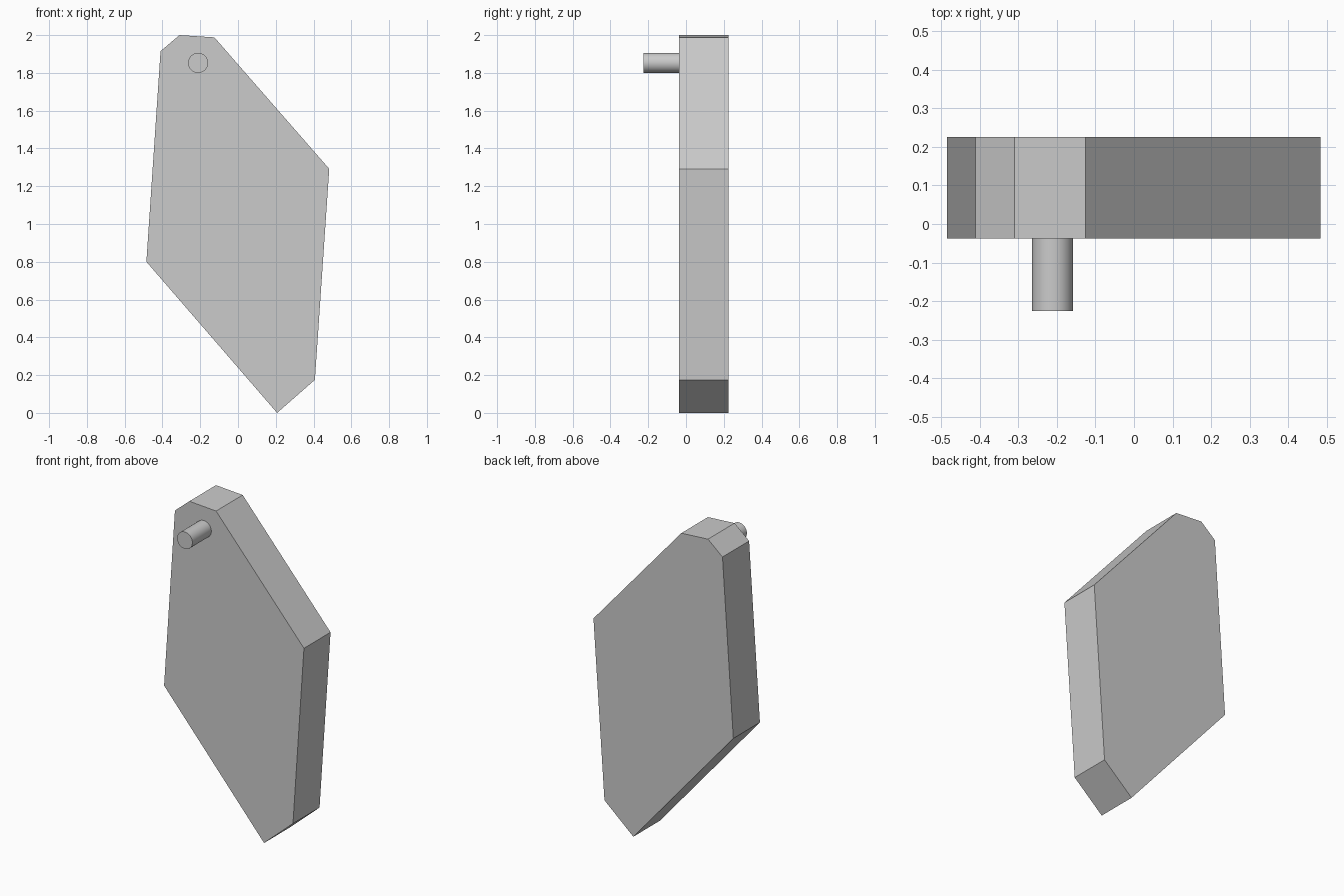
import bpy
import bmesh
from math import radians
from mathutils import Vector

cube = bpy.data.objects.get("Cube")
if cube:
    bpy.data.objects.remove(cube, do_unlink=True)

grey = bpy.data.materials.new("light_grey")
grey.use_nodes = True
colour = (0.6, 0.6, 0.6, 1)
grey.diffuse_color = colour
grey.node_tree.nodes["Principled BSDF"].inputs["Base Color"].default_value = colour

FRONT, BACK, PIN_TIP = -0.038, 0.225, -0.225

# Slab: angular outline extruded from front to back
outline = [(0.207, 0), (0.407, 0.175), (0.483, 1.292), (-0.125, 1.988),
           (-0.31, 2), (-0.41, 1.915), (-0.485, 0.80)]
bm = bmesh.new()
face = bm.faces.new([bm.verts.new((x, FRONT, z)) for x, z in outline])
extruded = bmesh.ops.extrude_face_region(bm, geom=[face], use_keep_orig=True)
bmesh.ops.translate(bm, vec=Vector((0, BACK - FRONT, 0)),
                    verts=[v for v in extruded["geom"] if isinstance(v, bmesh.types.BMVert)])
bmesh.ops.recalc_face_normals(bm, faces=bm.faces)
mesh = bpy.data.meshes.new("slab")
bm.to_mesh(mesh)
bm.free()
mesh.materials.append(grey)
slab = bpy.data.objects.new("slab", mesh)
bpy.context.collection.objects.link(slab)

# Round pin standing out of the front face
bpy.ops.mesh.primitive_cylinder_add(
    vertices=48, radius=0.053, depth=FRONT - PIN_TIP,
    location=(-0.211, (FRONT + PIN_TIP) / 2, 1.853), rotation=(radians(90), 0, 0))
pin = bpy.context.object
pin.name = "pin"
pin.data.materials.append(grey)
bpy.ops.object.shade_smooth_by_angle(angle=radians(30))
